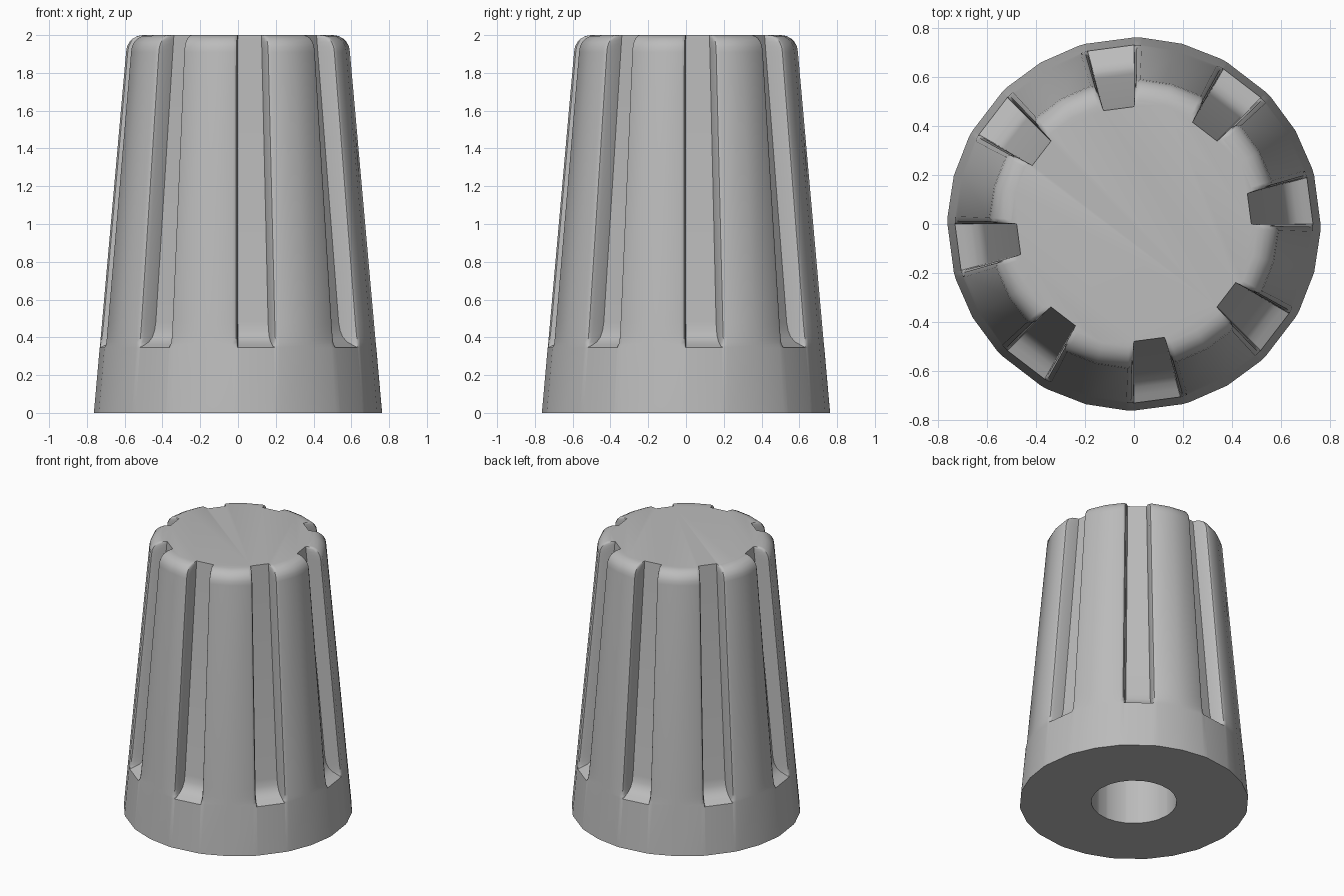
import bpy, bmesh, math

if "Cube" in bpy.data.objects:
    bpy.data.objects.remove(bpy.data.objects["Cube"])

GROOVES = 8
SECTOR = 360 / GROOVES
DEPTH = 0.105


def cone_radius(z):
    return 0.763 - 0.089 * z


def grey_plastic():
    mat = bpy.data.materials.new("grey plastic")
    mat.use_nodes = True
    colour = (0.5, 0.5, 0.5, 1)
    mat.diffuse_color = colour
    mat.node_tree.nodes["Principled BSDF"].inputs["Base Color"].default_value = colour
    return mat


# One sector: (angle, share of groove depth), groove first, then a rib with rounded edges
half_rib = [(0, 1), (0.25, 0.3), (0.9, 0.09), (2.4, 0)]
rib = [(15 + a, d) for a, d in half_rib] + [(30, 0)]
rib += [(SECTOR - a, d) for a, d in reversed(half_rib)]
columns = [(math.radians(k * SECTOR + a), d) for k in range(GROOVES) for a, d in rib]

# Rings from the blind shaft hole, around the base, up to the top: (z, rib radius, groove radius)
rings = [(1.2, 0.285, 0.285), (0, 0.285, 0.285)]
rings += [(z, cone_radius(z), cone_radius(z)) for z in (0, 0.345)]
# The groove floor starts with a curved run-out
for z, share in ((0.36, 0.3), (0.375, 0.58), (0.4, 0.82), (0.435, 0.95), (0.48, 1)):
    rings.append((z, cone_radius(z), cone_radius(z) - DEPTH * share))
# The ribs round over at the top while the groove floor runs straight out
ROUND = 0.09
for i in range(6):
    t = math.radians(18 * i)
    z = 2 - ROUND + ROUND * math.sin(t)
    outer = cone_radius(2 - ROUND) - ROUND * (1 - math.cos(t))
    rings.append((z, outer, cone_radius(z) - DEPTH))

bm = bmesh.new()
loops = []
for z, outer, floor in rings:
    loop = []
    for angle, d in columns:
        r = outer + (floor - outer) * d
        loop.append(bm.verts.new((r * math.cos(angle), r * math.sin(angle), z)))
    loops.append(loop)

count = len(columns)
for low, high in zip(loops, loops[1:]):
    for i in range(count):
        j = (i + 1) % count
        bm.faces.new((low[i], low[j], high[j], high[i]))

# Close the hole end and the flat top
bm.faces.new(list(reversed(loops[0])))
bm.faces.new(loops[-1])
bmesh.ops.recalc_face_normals(bm, faces=bm.faces)

mesh = bpy.data.meshes.new("knob_body")
bm.to_mesh(mesh)
bm.free()
mesh.materials.append(grey_plastic())
knob = bpy.data.objects.new("knob_body", mesh)
bpy.context.collection.objects.link(knob)

bpy.ops.object.select_all(action="DESELECT")
knob.select_set(True)
bpy.context.view_layer.objects.active = knob
bpy.ops.object.shade_smooth_by_angle(angle=math.radians(40))
